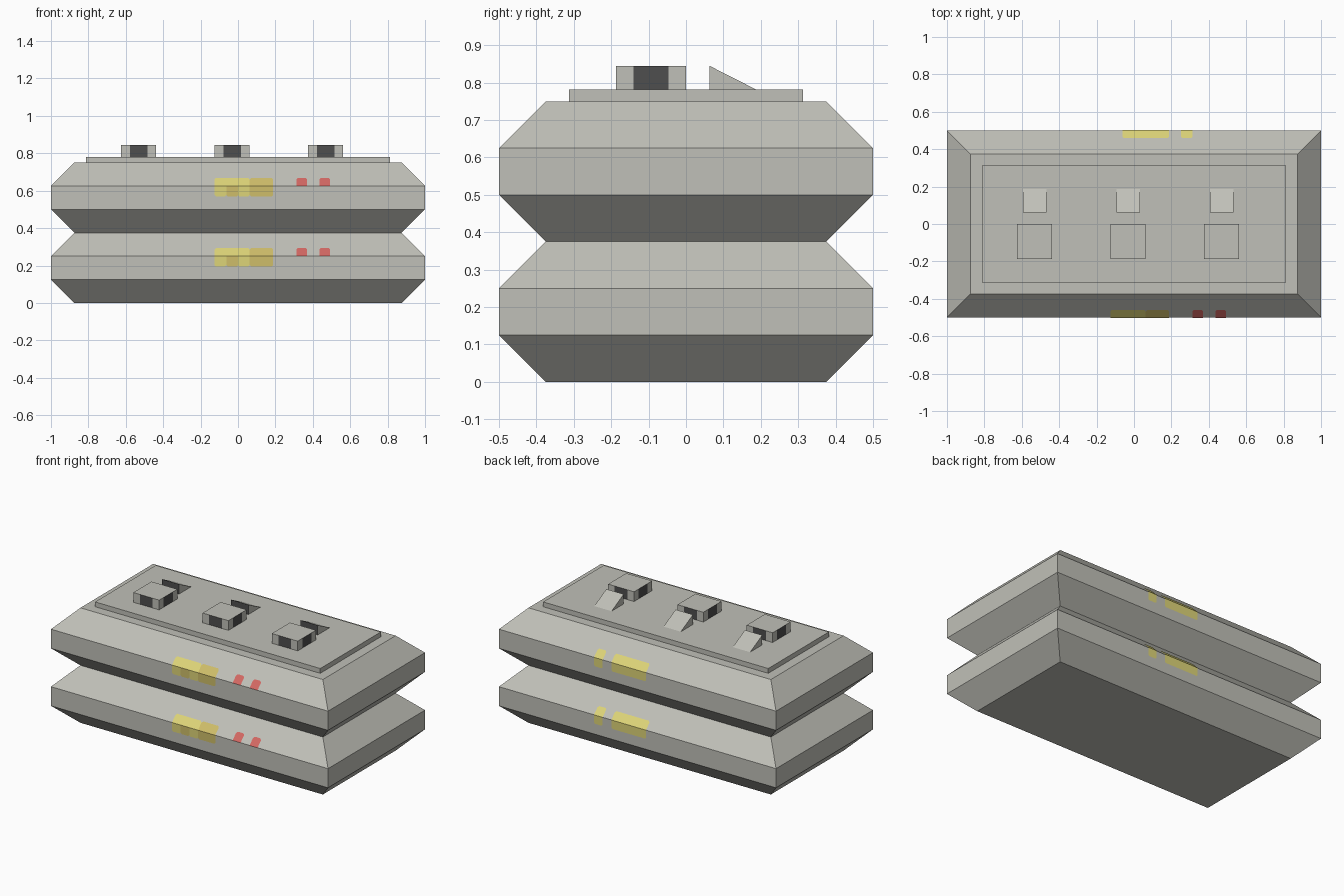
import bpy, bmesh

cube = bpy.data.objects.get("Cube")
if cube:
    bpy.data.objects.remove(cube, do_unlink=True)


def linear(c):
    c /= 255
    return c / 12.92 if c <= 0.04045 else ((c + 0.055) / 1.055) ** 2.4


def material(name, *rgb):
    col = tuple(linear(c) for c in rgb) + (1.0,)
    m = bpy.data.materials.new(name)
    m.use_nodes = True
    m.diffuse_color = col
    m.node_tree.nodes["Principled BSDF"].inputs["Base Color"].default_value = col
    return m


GREY = material("warm grey", 192, 192, 184)
DARK = material("dark grey", 78, 78, 78)
YELLOW = material("pale yellow", 222, 213, 120)
GOLD = material("dull gold", 207, 190, 106)
RED = material("soft red", 212, 104, 99)


def finish(name, bm, *mats):
    me = bpy.data.meshes.new(name)
    bm.to_mesh(me)
    bm.free()
    for m in mats:
        me.materials.append(m)
    ob = bpy.data.objects.new(name, me)
    bpy.context.collection.objects.link(ob)
    return ob


def stacked_box(name, levels):
    """Solid through rectangles given as (half x, half y, z)."""
    bm = bmesh.new()
    rings = [[bm.verts.new((sx * hx, sy * hy, z))
              for sx, sy in ((-1, -1), (1, -1), (1, 1), (-1, 1))]
             for hx, hy, z in levels]
    bm.faces.new(rings[0][::-1])
    bm.faces.new(rings[-1])
    for a, b in zip(rings, rings[1:]):
        for i in range(4):
            j = (i + 1) % 4
            bm.faces.new((a[i], a[j], b[j], b[i]))
    return finish(name, bm, GREY)


# Painted patches on the front (side -1) and back (side +1) walls
EPS, UP, DOWN = 0.002, 0.043, 0.057


def patch(name, side, edge_z, x0, x1, sloped, mat):
    y, z, c = 0.5 + EPS, edge_z + 0.4 * EPS, 0.008
    # outline as (x, distance from the edge), with clipped outer corners
    far = UP if sloped else DOWN
    outline = [(x0, 0), (x1, 0), (x1, far - c), (x1 - c, far),
               (x0 + c, far), (x0, far - c)]
    bm = bmesh.new()
    verts = [bm.verts.new((x, side * (y - d), z + d) if sloped
                          else (x, side * y, z - d)) for x, d in outline]
    face = bm.faces.new(verts)
    face.normal_update()
    if face.normal.y * side < 0:
        face.normal_flip()
    finish(name, bm, mat)


PATCHES = [  # side, x range, on the slope, material
    (-1, -0.125, 0.0625, True, YELLOW),
    (-1, 0.0625, 0.1875, True, GOLD),
    (-1, -0.125, -0.0625, False, YELLOW),
    (-1, -0.0625, 0.0, False, GOLD),
    (-1, 0.0, 0.0625, False, YELLOW),
    (-1, 0.0625, 0.1875, False, GOLD),
    (-1, 0.3125, 0.37, True, RED),
    (-1, 0.435, 0.4925, True, RED),
]
for lo, hi in ((-0.0625, 0.1875), (0.25, 0.3125)):
    PATCHES += [(1, lo, hi, s, YELLOW) for s in (True, False)]

# Two identical tiers with chamfered top and bottom
for tier, z in (("lower", 0.0), ("upper", 0.375)):
    stacked_box(tier + "_tier", [(0.875, 0.375, z), (1, 0.5, z + 0.125),
                                 (1, 0.5, z + 0.25), (0.875, 0.375, z + 0.375)])
    for n, (side, x0, x1, sloped, mat) in enumerate(PATCHES):
        wall = "front" if side < 0 else "back"
        patch(f"{tier}_{wall}_marking_{n + 1}", side, z + 0.25, x0, x1, sloped, mat)

# Raised deck on the roof
DECK, TOP = 0.7815, 0.845
stacked_box("roof_deck", [(0.8125, 0.3125, 0.75), (0.8125, 0.3125, DECK)])


def vent_box(name, cx):
    """Square vent whose four walls have a dark middle strip."""
    h, k, cy = 0.0935, 0.0465, -0.0935
    steps = (-h, -k, k, h)
    ring = ([(s, -h) for s in steps[:3]] + [(h, s) for s in steps[:3]]
            + [(-s, h) for s in steps[:3]] + [(-h, -s) for s in steps[:3]])
    bm = bmesh.new()
    low = [bm.verts.new((cx + x, cy + y, DECK)) for x, y in ring]
    high = [bm.verts.new((cx + x, cy + y, TOP)) for x, y in ring]
    bm.faces.new(low[::-1])
    bm.faces.new(high)
    for i in range(12):
        j = (i + 1) % 12
        f = bm.faces.new((low[i], low[j], high[j], high[i]))
        f.material_index = 1 if i % 3 == 1 else 0
    finish(name, bm, GREY, DARK)


def wedge_scoop(name, cx):
    """Wedge falling towards the back, with a dark open front."""
    w, y0, y1 = 0.0625, 0.0625, 0.1875
    bm = bmesh.new()
    a, b = [[bm.verts.new((cx + s * w, y, z))
             for y, z in ((y0, DECK), (y1, DECK), (y0, TOP))] for s in (-1, 1)]
    bm.faces.new(a[::-1])
    bm.faces.new(b)
    for i in range(3):
        j = (i + 1) % 3
        bm.faces.new((a[i], a[j], b[j], b[i]))
    bmesh.ops.recalc_face_normals(bm, faces=bm.faces)
    for f in bm.faces:
        f.material_index = 1 if f.normal.y < -0.9 else 0
    finish(name, bm, GREY, DARK)


# Three vents, each with a scoop behind it
for place, cx in (("right", -0.5315), ("middle", -0.0315), ("left", 0.4685)):
    vent_box(place + "_vent", cx)
    wedge_scoop(place + "_scoop", cx)
